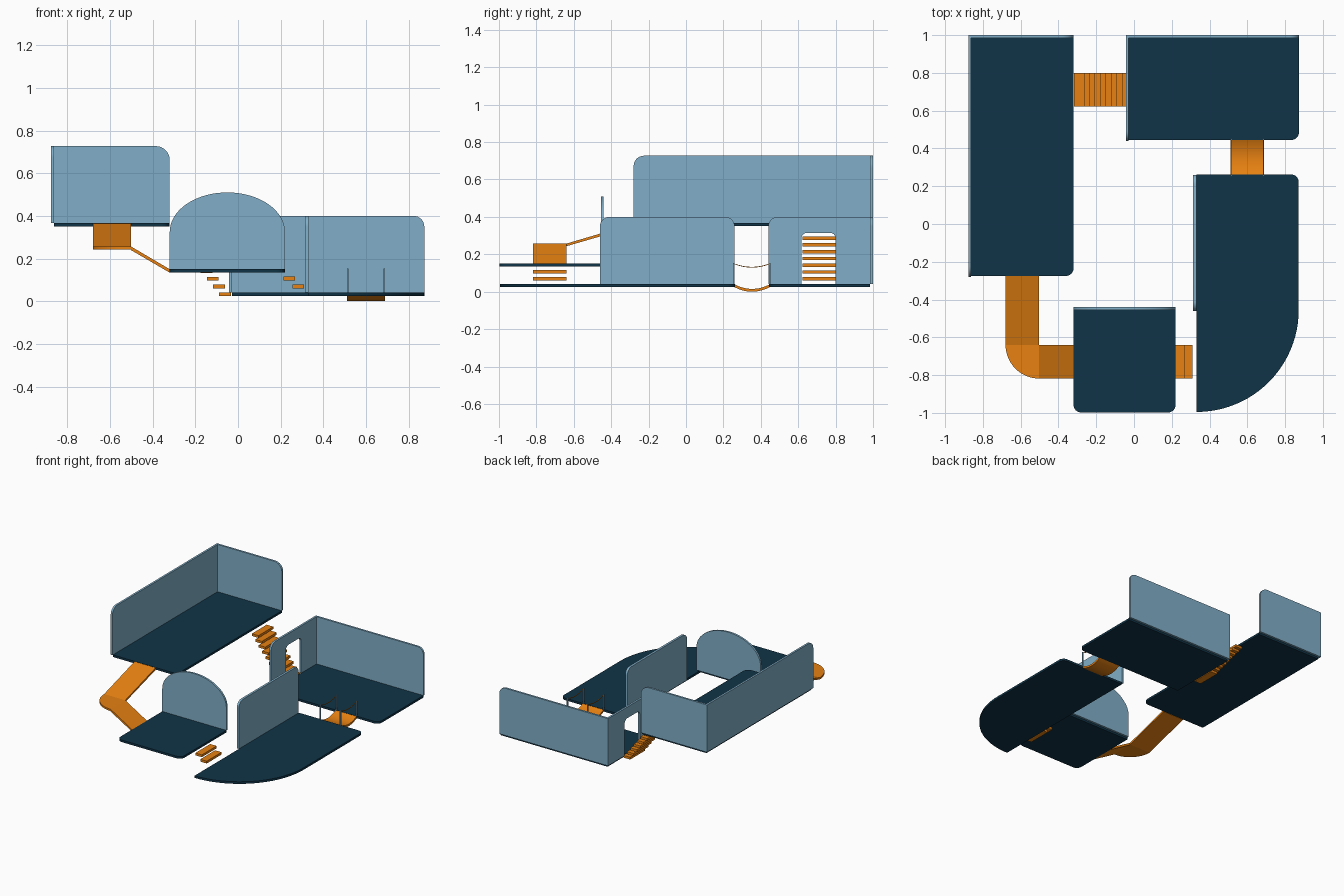
import bpy, bmesh, math
from mathutils import Vector

if "Cube" in bpy.data.objects:
    bpy.data.objects.remove(bpy.data.objects["Cube"])


def material(name, rgb):
    m = bpy.data.materials.new(name)
    m.diffuse_color = (*rgb, 1)
    m.use_nodes = True
    m.node_tree.nodes["Principled BSDF"].inputs["Base Color"].default_value = m.diffuse_color
    return m


NAVY = material("navy", (0.005, 0.034, 0.063))
BLUE = material("pale_blue", (0.22, 0.43, 0.58))
ORANGE = material("orange", (0.80, 0.22, 0.006))


def rounded(corners, n=8):
    """Outline from (u, v, radius) corners; a radius rounds that corner."""
    out = []
    for i, (u, v, r) in enumerate(corners):
        p = Vector((u, v))
        if r == 0:
            out.append(p)
            continue
        a = (Vector(corners[i - 1][:2]) - p).normalized()
        b = (Vector(corners[(i + 1) % len(corners)][:2]) - p).normalized()
        c = p + (a + b) * r
        for k in range(n + 1):
            t = k / n * math.pi / 2
            out.append(c - b * r * math.cos(t) - a * r * math.sin(t))
    return out


def prism(name, outline, axis, lo, hi, mat):
    """Extrude a 2D outline along an axis from lo to hi."""
    place = {"x": lambda p, w: (w, p[0], p[1]),
             "y": lambda p, w: (p[0], w, p[1]),
             "z": lambda p, w: (p[0], p[1], w)}[axis]
    bm = bmesh.new()
    low = [bm.verts.new(place(p, lo)) for p in outline]
    high = [bm.verts.new(place(p, hi)) for p in outline]
    bm.faces.new(low)
    bm.faces.new(high)
    for i in range(len(low)):
        j = (i + 1) % len(low)
        bm.faces.new((low[i], low[j], high[j], high[i]))
    bmesh.ops.recalc_face_normals(bm, faces=bm.faces)
    me = bpy.data.meshes.new(name)
    bm.to_mesh(me)
    bm.free()
    me.materials.append(mat)
    ob = bpy.data.objects.new(name, me)
    bpy.context.collection.objects.link(ob)
    bpy.context.view_layer.objects.active = ob
    ob.select_set(True)
    bpy.ops.object.shade_smooth_by_angle(angle=math.radians(30))
    ob.select_set(False)
    return ob


def rect(u0, u1, v0, v1, bl=0, br=0, tr=0, tl=0, n=8):
    return rounded([(u0, v0, bl), (u1, v0, br), (u1, v1, tr), (u0, v1, tl)], n)


W = 0.015   # wall thickness
H = 0.36    # wall height
T = 0.016   # floor thickness
R = 0.04    # floor corner radius

# High room, rear left
prism("high_floor", rect(-0.862, -0.32, -0.275, 0.985, br=R), "z", 0.351, 0.367, NAVY)
prism("high_side_wall", rect(-0.28, 1.0, 0.367, 0.727, tl=0.055), "x", -0.877, -0.862, BLUE)
prism("high_back_wall", rect(-0.862, -0.32, 0.367, 0.727, tr=0.065), "y", 0.985, 1.0, BLUE)

# Low room, rear right, with a doorway in its side wall
prism("rear_floor", rect(-0.028, 0.873, 0.445, 0.985, br=R), "z", 0.024, 0.04, NAVY)
prism("rear_back_wall", rect(-0.028, 0.873, 0.04, 0.40, tr=0.05), "y", 0.985, 1.0, BLUE)
prism("rear_door_wall", rounded([
    (0.44, 0.04, 0), (0.44, 0.40, 0.05), (1.0, 0.40, 0), (1.0, 0.04, 0),
    (0.80, 0.04, 0), (0.80, 0.315, 0.03), (0.617, 0.315, 0.03), (0.617, 0.04, 0)]),
    "x", -0.043, -0.028, BLUE)

# Low room, front right, with a quarter-round front
prism("front_floor", rounded([(0.33, -0.995, 0), (0.872, -0.995, 0.54),
                              (0.872, 0.262, R), (0.33, 0.262, 0)], 24),
      "z", 0.024, 0.04, NAVY)
prism("front_side_wall", rect(-0.46, 0.26, 0.04, 0.40, tl=0.05, tr=0.05),
      "x", 0.313, 0.33, BLUE)

# Middle room with arched back wall
prism("middle_floor", rect(-0.32, 0.22, -0.998, -0.455, bl=R, br=R), "z", 0.134, 0.15, NAVY)
arch = [(-0.32, 0.15), (0.22, 0.15)]
arch += [(-0.05 + 0.27 * math.cos(math.pi * k / 32),
          0.325 + 0.185 * math.sin(math.pi * k / 32)) for k in range(33)]
prism("middle_arched_wall", arch, "y", -0.455, -0.44, BLUE)

# Floating stairs from the high room to the rear doorway
for i in range(9):
    x, z = -0.061 - 0.0287 * i, 0.033 + 0.0362 * i
    prism(f"long_stair_tread_{i + 1}", rect(x - 0.028, x + 0.028, z - 0.009, z + 0.009),
          "y", 0.622, 0.80, ORANGE)

# Two steps from the middle room to the front room
for i, (x, z) in enumerate([(0.241, 0.106), (0.282, 0.069)]):
    prism(f"short_stair_tread_{i + 1}", rect(x - 0.027, x + 0.027, z - 0.009, z + 0.009),
          "y", -0.818, -0.64, ORANGE)

# Two ramps joined by a quarter-round landing
prism("upper_ramp", [(-0.275, 0.349), (-0.275, 0.365), (-0.64, 0.257), (-0.64, 0.243)],
      "x", -0.68, -0.502, ORANGE)
prism("ramp_landing", rounded([(-0.502, -0.64, 0), (-0.68, -0.64, 0),
                               (-0.68, -0.818, 0.178), (-0.502, -0.818, 0)], 14),
      "z", 0.243, 0.257, ORANGE)
prism("lower_ramp", [(-0.502, 0.240), (-0.502, 0.257), (-0.32, 0.150), (-0.32, 0.134)],
      "y", -0.818, -0.64, ORANGE)


def sag(y0, y1, z_end, z_mid, thick, n=16):
    """Thin hanging strip profile in the y-z plane."""
    top = []
    for k in range(n + 1):
        s = 2 * k / n - 1
        top.append((y0 + (y1 - y0) * k / n, z_mid + (z_end - z_mid) * s * s))
    return top + [(y, z - thick) for y, z in reversed(top)]


# Sagging bridge with posts and rope rails
prism("bridge_deck", sag(0.26, 0.447, 0.039, 0.015, 0.015), "x", 0.511, 0.688, ORANGE)
for side, x in (("left", 0.514), ("right", 0.685)):
    prism(f"bridge_rope_{side}", sag(0.256, 0.449, 0.152, 0.133, 0.004),
          "x", x - 0.002, x + 0.002, ORANGE)
    for end, y in (("front", 0.256), ("rear", 0.449)):
        prism(f"bridge_post_{side}_{end}", rect(y - 0.004, y + 0.004, 0.036, 0.154),
              "x", x - 0.004, x + 0.004, BLUE)
